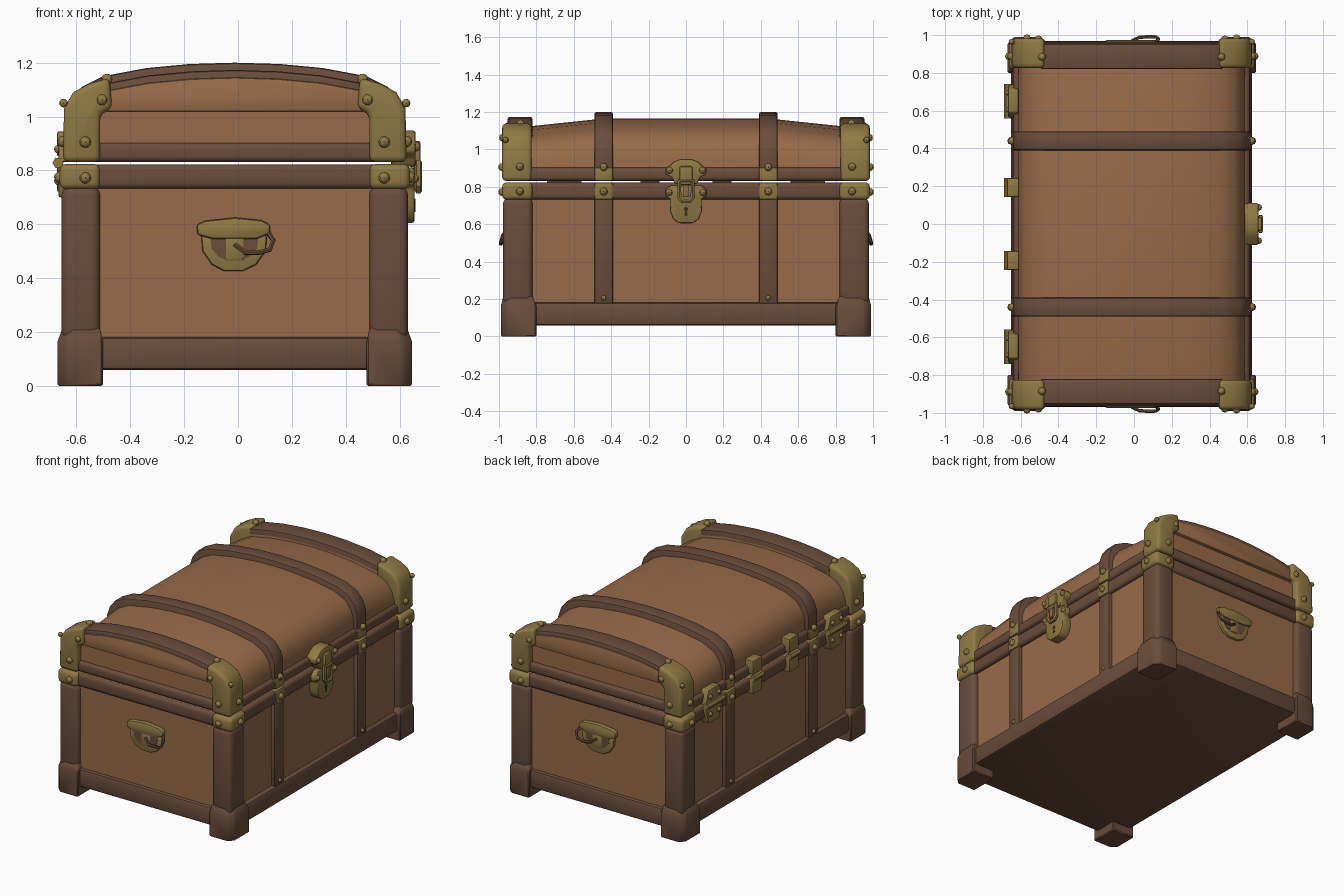
import bpy, bmesh, math
from mathutils import Vector, Matrix

if "Cube" in bpy.data.objects:
    bpy.data.objects.remove(bpy.data.objects["Cube"])

CX = -0.012  # the chest body sits slightly off centre because of the lock


def material(name, rgb):
    m = bpy.data.materials.new(name)
    m.diffuse_color = (*rgb, 1)
    m.use_nodes = True
    m.node_tree.nodes["Principled BSDF"].inputs["Base Color"].default_value = m.diffuse_color
    return m


LEATHER = material("brown_leather", (0.31, 0.148, 0.066))
DARK = material("dark_wood", (0.145, 0.075, 0.044))
BRASS = material("aged_brass", (0.28, 0.195, 0.058))
HOLE = material("dark_hole", (0.05, 0.03, 0.018))


def finish(name, bm, mat, bevel=0, segs=2):
    bmesh.ops.recalc_face_normals(bm, faces=bm.faces)
    if bevel:
        sharp = [e for e in bm.edges if len(e.link_faces) == 2 and e.calc_face_angle() > 0.6]
        bmesh.ops.bevel(bm, geom=sharp, offset=bevel, segments=segs, profile=0.5,
                        affect='EDGES', clamp_overlap=True)
    me = bpy.data.meshes.new(name)
    bm.to_mesh(me)
    bm.free()
    me.materials.append(mat)
    ob = bpy.data.objects.new(name, me)
    bpy.context.collection.objects.link(ob)
    return ob


def loft(name, rings, mat, bevel=0, segs=2):
    """Skin a list of equal-length point rings and cap both ends."""
    bm = bmesh.new()
    rows = [[bm.verts.new(p) for p in r] for r in rings]
    n = len(rows[0])
    for a, b in zip(rows, rows[1:]):
        for i in range(n):
            bm.faces.new((a[i], a[(i + 1) % n], b[(i + 1) % n], b[i]))
    bm.faces.new(rows[0])
    bm.faces.new(rows[-1])
    return finish(name, bm, mat, bevel, segs)


def prism_y(name, pts, y0, y1, mat, bevel=0, segs=2):
    return loft(name, [[(x + CX, y, z) for x, z in pts] for y in (y0, y1)], mat, bevel, segs)


def prism_x(name, pts, x0, x1, mat, bevel=0, segs=2):
    return loft(name, [[(x + CX, y, z) for y, z in pts] for x in (x0, x1)], mat, bevel, segs)


def box(name, x0, x1, y0, y1, z0, z1, mat, bevel=0, segs=2):
    return prism_y(name, [(x0, z0), (x1, z0), (x1, z1), (x0, z1)], y0, y1, mat, bevel, segs)


def tube(name, pts, r, mat, cyclic=False):
    cu = bpy.data.curves.new(name, 'CURVE')
    cu.dimensions = '3D'
    cu.bevel_depth, cu.bevel_resolution, cu.use_fill_caps = r, 1, True
    sp = cu.splines.new('POLY')
    sp.points.add(len(pts) - 1)
    for p, q in zip(sp.points, pts):
        p.co = (q[0] + CX, q[1], q[2], 1)
    sp.use_cyclic_u = cyclic
    tmp = bpy.data.objects.new(name, cu)
    me = bpy.data.meshes.new_from_object(tmp)
    bpy.data.objects.remove(tmp)
    me.materials.clear()
    me.materials.append(mat)
    ob = bpy.data.objects.new(name, me)
    bpy.context.collection.objects.link(ob)


def arch(w, h):
    """Upper half of the lid outline, from +x over the top to -x."""
    half = [(w, h - .2), (w - .02, h - .14), (w - .06, h - .09), (w - .14, h - .05),
            (w - .30, h - .02), (w - .46, h - .005)]
    return half + [(0, h)] + [(-x, z) for x, z in reversed(half)]


rivet_bm = bmesh.new()


def rivet(x, y, z, r=0.021):
    m = Matrix.Translation((x + CX, y, z))
    bmesh.ops.create_uvsphere(rivet_bm, u_segments=8, v_segments=6, radius=r, matrix=m)


# Body panels, base skirt, rims
box("body_panels", -.605, .605, -.945, .945, .08, .822, LEATHER)
box("base_skirt", -.638, .638, -.968, .968, .058, .182, DARK, .02)
box("body_rim", -.632, .632, -.966, .966, .732, .822, DARK, .022, 3)
box("lid_rim", -.625, .625, -.964, .964, .832, .902, DARK, .02, 3)

# Domed lid, sagging towards both ends
rings = []
for y, h in ((-.94, 1.11), (-.82, 1.125), (-.44, 1.165), (.44, 1.165), (.82, 1.125), (.94, 1.11)):
    rings.append([(x + CX, y, z) for x, z in [(.6, .84)] + arch(.6, h) + [(-.6, .84)]])
loft("lid_dome", rings, LEATHER)

for sy in (-1, 1):
    # Lid gable and the dark strap over it
    for name, h, y1, mat, bv in (("lid_gable", 1.145, .963, LEATHER, .008),
                                 ("lid_end_strap", 1.173, .955, DARK, .012)):
        top = arch(.62, h)[3:-3]
        low = 1.018 if mat is LEATHER else 1.05
        prism_y(name, [(.48, low)] + top + [(-.48, low)], sy * .82, sy * y1, mat, bv)
    # Straps around lid and down the body
    y0, y1 = sy * .39, sy * .49
    prism_y("lid_strap", [(.628, .84)] + arch(.628, 1.2) + [(-.628, .84)], y0, y1, DARK, .012)
    for sx in (-1, 1):
        box("body_strap", sx * .55, sx * .63, y0, y1, .17, .74, DARK, .012)
        box("strap_clip_lower", sx * .56, sx * .638, y0, y1, .73, .824, BRASS, .012)
        box("strap_clip_upper", sx * .56, sx * .634, y0, y1, .831, .905, BRASS, .012)
        rivet(sx * .638, sy * .44, .775)
        rivet(sx * .634, sy * .44, .905)
        rivet(sx * .63, sy * .44, .205, .014)

        # Corner posts and feet
        box("corner_post", sx * .50, sx * .643, sy * .82, sy * .978, .17, .74, DARK, .03, 3)
        foot = [((.49, .80), (.658, .99), 0), ((.49, .80), (.658, .99), .165),
                ((.50, .82), (.640, .976), .215)]
        loft("foot", [[(sx * x + CX, sy * y, z) for x, y in
                       ((a[0], a[1]), (b[0], a[1]), (b[0], b[1] - .035), (b[0] - .035, b[1]),
                        (a[0], b[1]))] for a, b, z in foot], DARK, .006, 1)

        # Brass corners on the body rim and on the lid
        box("body_corner_cap", sx * .50, sx * .65, sy * .82, sy * .983, .73, .824, BRASS, .024, 3)
        prism_y("lid_corner_cap", [(sx * x, z) for x, z in
                ((.50, .831), (.638, .831), (.634, 1.03), (.60, 1.09), (.545, 1.12), (.465, 1.145),
                 (.455, 1.03), (.50, 1.01))], sy * .825, sy * .983, BRASS, .022, 3)
        rivet(sx * .555, sy * .983, .772)
        rivet(sx * .555, sy * .983, .905)
        rivet(sx * .493, sy * .978, 1.062)
        rivet(sx * .65, sy * .888, .775)
        rivet(sx * .638, sy * .888, .907)
        rivet(sx * .636, sy * .965, 1.05, .016)
        rivet(sx * .475, sy * .885, 1.138)

    # End handles: bowl, hood and a swinging grip
    bowl = [(-.125, .56), (-.12, .50), (-.085, .45), (-.04, .426), (.03, .426),
            (.08, .45), (.115, .50), (.12, .56)]
    prism_y("handle_bowl", bowl, sy * .935, sy * .962, BRASS, .01)
    prism_y("handle_recess", [(x * .72, .5 + (z - .5) * .6 + .01) for x, z in bowl],
            sy * .95, sy * .964, DARK)
    box("handle_tongue", -.035, .035, sy * .94, sy * .968, .465, .56, BRASS, .01)
    hood = [(-.14, .56), (-.142, .60), (-.11, .613), (0, .625), (.10, .615), (.133, .598),
            (.13, .565), (.08, .545), (-.08, .545)]
    prism_y("handle_hood", hood, sy * .935, sy * .974, BRASS, .012)
    tube("handle_grip", [(x, sy * y, z) for x, y, z in
         ((.12, .955, .575), (.143, .98, .54), (.13, .99, .505), (.09, .992, .495),
          (.04, .988, .495), (.0, .97, .525))], .009, DARK)

    # Back hinges: wide butterfly and narrow plate
    for z0, z1, e0, e1 in ((.70, .822, .06, .09), (.832, .925, .09, .06)):
        c = sy * .65
        prism_x("wide_hinge_leaf", [(c - e0, z0), (c + e0, z0), (c + e1, z1), (c - e1, z1)],
                -.60, -.655, BRASS, .008)
        for d in (-.045, .045):
            rivet(-.655, c + d, (z0 + z1) / 2, .016)
        c = sy * .193
        box("narrow_hinge_leaf", -.59, -.66, c - .05, c + .05, z0 + .02, z1 + .02 if z1 > .9 else z1,
            BRASS, .008)
    for c, w in ((.65, .092), (.193, .05)):
        tube("hinge_barrel", [(-.656, sy * c - w, .828), (-.656, sy * c + w, .828)], .021, BRASS)

# Front lock: lower plate, hinged upper plate, hasp and keyhole
lower = [(.04, .605), (.07, .63), (.085, .67), (.083, .735), (.11, .75), (.11, .785), (.08, .81)]
prism_x("lock_lower_plate", lower + [(-y, z) for y, z in reversed(lower)], .59, .668, BRASS, .01)
upper = [(.06, .815), (.075, .85), (.108, .865), (.112, .90), (.085, .915), (.065, .935), (.03, .948)]
prism_x("lock_upper_plate", upper + [(-y, z) for y, z in reversed(upper)], .58, .672, BRASS, .01)
for s in (-1, 1):
    rivet(.672, s * .088, .888, .018)
    rivet(.666, s * .09, .77, .018)
box("hasp_arm", .65, .69, -.036, .036, .81, .91, BRASS, .01)
tube("hasp_loop", [(.682, y, z) for y, z in
     ((-.036, .83), (-.036, .745), (-.02, .725), (.02, .725), (.036, .745), (.036, .83))],
     .014, BRASS, True)
box("lock_staple", .66, .694, -.014, .014, .745, .81, LEATHER, .005)
prism_x("keyhole", [(-.008, .645), (.008, .645), (.006, .67), (.013, .682), (0, .695),
                    (-.013, .682), (-.006, .67)], .66, .671, HOLE)

finish("rivets", rivet_bm, BRASS)

# Smooth shading with crisp edges kept
for ob in bpy.context.scene.objects:
    ob.select_set(True)
    bpy.context.view_layer.objects.active = ob
bpy.ops.object.shade_smooth_by_angle(angle=math.radians(40))
